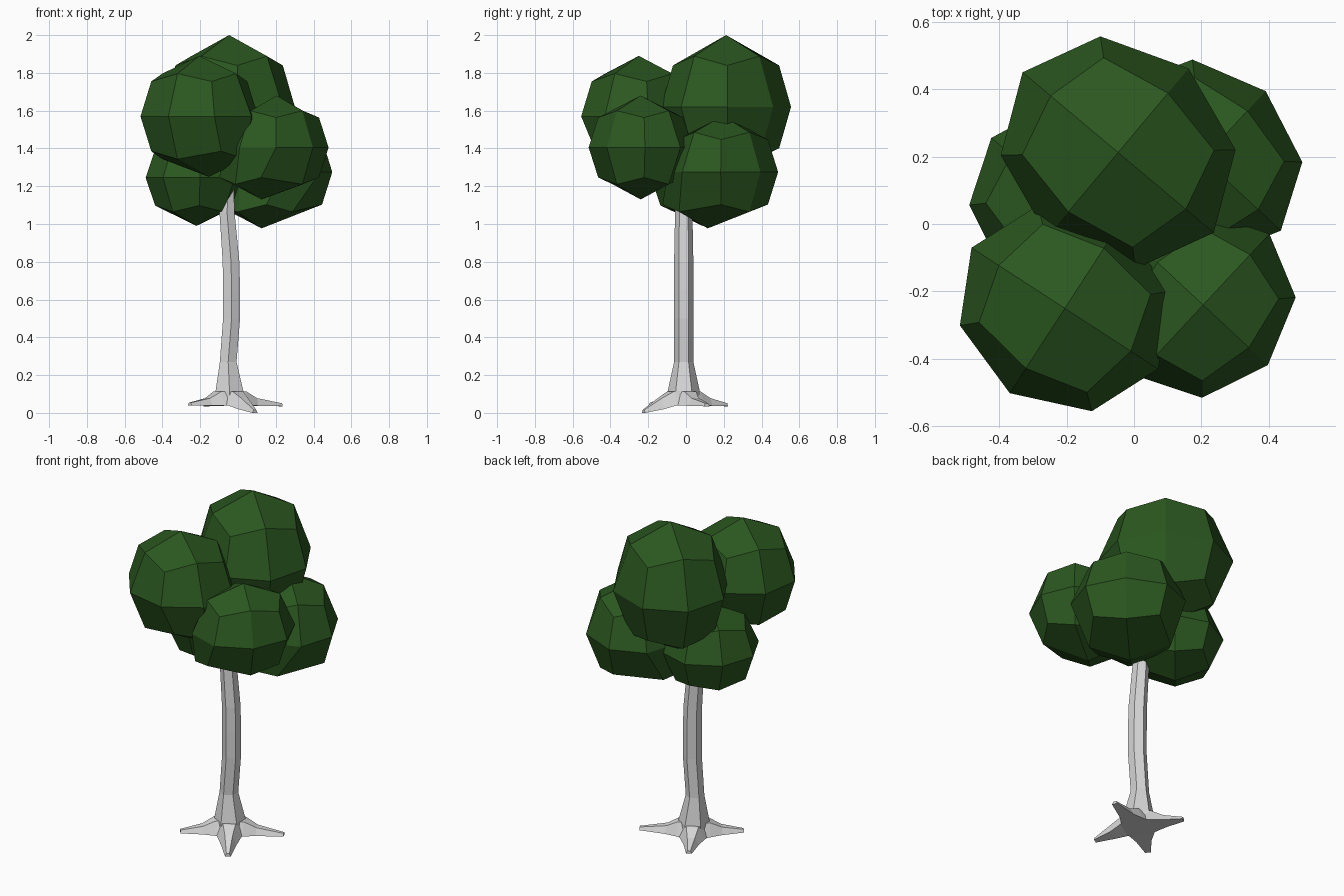
import bpy, bmesh, math
from mathutils import Vector, Matrix

if "Cube" in bpy.data.objects:
    bpy.data.objects.remove(bpy.data.objects["Cube"])


def material(name, rgb):
    m = bpy.data.materials.new(name)
    m.diffuse_color = (*rgb, 1)
    m.use_nodes = True
    m.node_tree.nodes["Principled BSDF"].inputs["Base Color"].default_value = m.diffuse_color
    return m


BARK = material("pale_grey_bark", (0.68, 0.68, 0.68))
LEAF = material("dark_green_leaves", (0.024, 0.096, 0.014))


def finish(name, bm, mat):
    bmesh.ops.recalc_face_normals(bm, faces=bm.faces)
    mesh = bpy.data.meshes.new(name)
    bm.to_mesh(mesh)
    bm.free()
    mesh.materials.append(mat)
    ob = bpy.data.objects.new(name, mesh)
    bpy.context.collection.objects.link(ob)
    return ob


def loft(bm, rings):
    """Skin a list of point rings and cap both ends."""
    rows = [[bm.verts.new(p) for p in r] for r in rings]
    n = len(rows[0])
    for a, b in zip(rows, rows[1:]):
        for i in range(n):
            bm.faces.new((a[i], a[(i + 1) % n], b[(i + 1) % n], b[i]))
    bm.faces.new(rows[0][::-1])
    bm.faces.new(rows[-1])


# Leaf clumps: once-subdivided cubes pushed out to a ball,
# with the inner underside drawn in towards the trunk
def clump(name, centre, radii, turn, pull):
    bm = bmesh.new()
    bmesh.ops.create_cube(bm, size=2)
    bmesh.ops.subdivide_edges(bm, edges=bm.edges[:], cuts=1, use_grid_fill=True)
    spin = Matrix.Rotation(math.radians(turn), 3, 'Z')
    pull = Vector((*pull, 0))
    for v in bm.verts:
        p = v.co.normalized()
        off = spin @ Vector(a * b for a, b in zip(p, radii))
        if p.z < -0.1 and off.dot(pull) > -0.003:
            off += pull
        v.co = Vector(centre) + off
    finish(name, bm, LEAF)


clump("leaves_top", (-0.047, 0.212, 1.62), (0.325, 0.37, 0.38), 50, (0, 0))
clump("leaves_front_left", (-0.205, -0.25, 1.57), (0.30, 0.33, 0.32), 57, (0.05, 0.02))
clump("leaves_front_right", (0.205, -0.24, 1.405), (0.288, 0.262, 0.275), 47, (-0.08, 0.0))
clump("leaves_back_right", (0.205, 0.195, 1.275), (0.272, 0.315, 0.298), 47, (-0.08, -0.08))
clump("leaves_back_left", (-0.22, 0.085, 1.245), (0.275, 0.265, 0.255), 50, (0, 0))

# Trunk: gently bowed six-sided column with a flared foot
bm = bmesh.new()
sections = [(0.04, -0.045, 0.09), (0.115, -0.045, 0.085), (0.27, -0.052, 0.051),
            (0.50, -0.034, 0.052), (0.65, -0.034, 0.052), (0.80, -0.037, 0.051),
            (1.06, -0.058, 0.046), (1.25, -0.05, 0.03)]
loft(bm, [[(cx + r * math.cos(math.tau * (i + 0.5) / 6),
            -0.012 + r * math.sin(math.tau * (i + 0.5) / 6), z)
           for i in range(6)] for z, cx, r in sections])
finish("trunk", bm, BARK)


# Roots: tapering wedges spreading from the foot
def root(name, tip):
    bm = bmesh.new()
    foot = Vector((-0.045, -0.012, 0))
    end = Vector((tip[0], tip[1], 0))
    d = (end - foot).normalized()
    side = Vector((-d.y, d.x, 0))
    length = (end - foot).length
    low = tip[2]
    rings = []
    for dist, w, bottom, top in [(0.03, 0.09, 0.04, 0.118), (0.085, 0.067, 0.04, 0.112),
                                 (0.15, 0.042, 0.5 * (0.04 + low), 0.078),
                                 (length, 0.016, low, low + 0.016)]:
        c = foot + d * dist
        rings.append([c - side * w + Vector((0, 0, bottom)),
                      c + side * w + Vector((0, 0, bottom)),
                      c + side * w * 0.5 + Vector((0, 0, top)),
                      c - side * w * 0.5 + Vector((0, 0, top))])
    loft(bm, rings)
    finish(name, bm, BARK)


root("root_front", (0.09, -0.225, 0.0))
root("root_right", (0.23, 0.11, 0.035))
root("root_back", (-0.17, 0.215, 0.035))
root("root_left", (-0.255, -0.185, 0.038))
